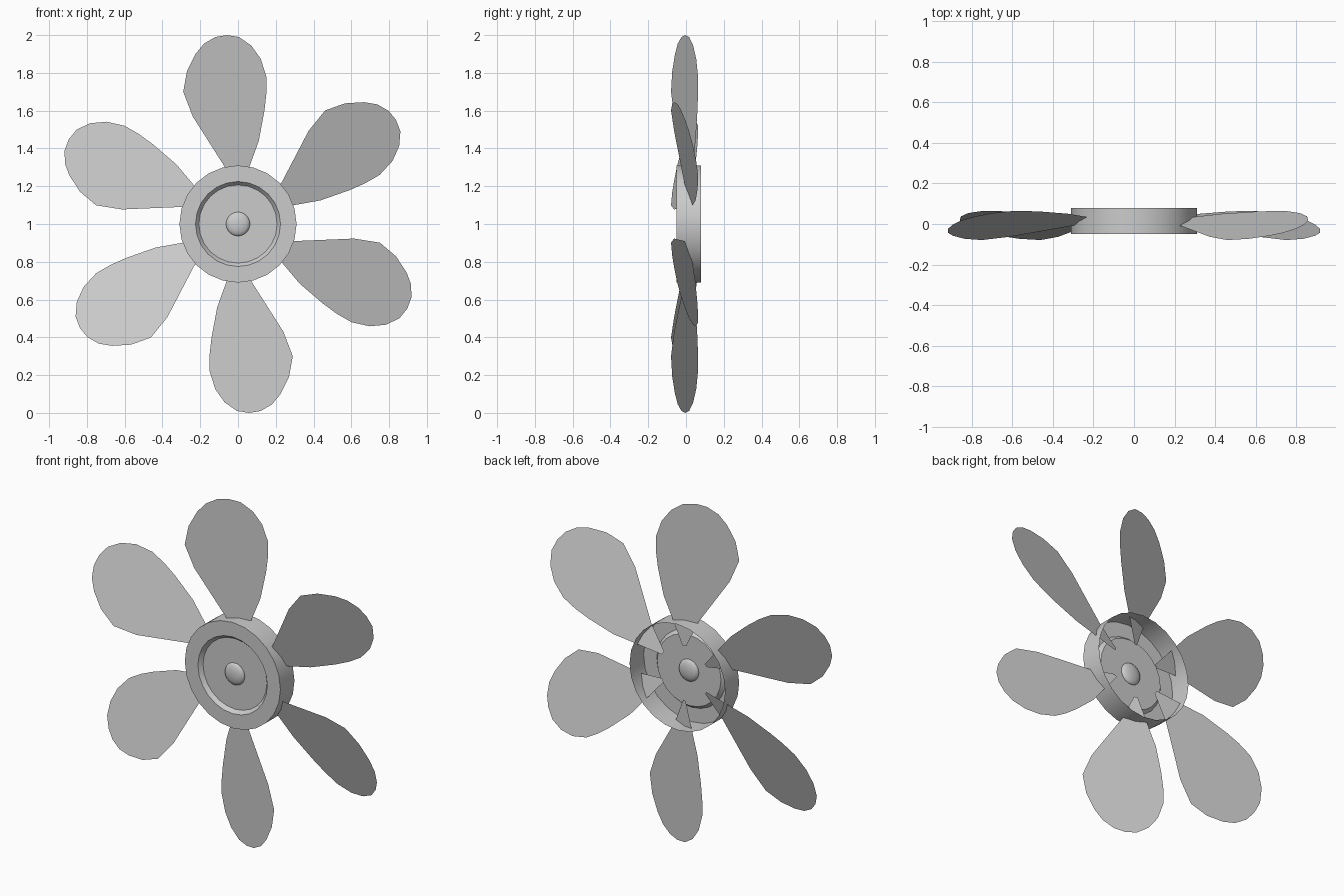
import bpy, bmesh, math
from mathutils import Matrix

if "Cube" in bpy.data.objects:
    bpy.data.objects.remove(bpy.data.objects["Cube"])

SEGMENTS = 24
CENTRE_Z = 1.0


def finish(bm, name, angle=30):
    mesh = bpy.data.meshes.new(name)
    bm.to_mesh(mesh)
    bm.free()
    obj = bpy.data.objects.new(name, mesh)
    bpy.context.collection.objects.link(obj)
    obj.location.z = CENTRE_Z
    bpy.ops.object.select_all(action='DESELECT')
    obj.select_set(True)
    bpy.context.view_layer.objects.active = obj
    bpy.ops.object.shade_smooth_by_angle(angle=math.radians(angle))
    return obj


def lathe(name, profile):
    """Spin an (radius, y) profile around the y axis."""
    bm = bmesh.new()
    verts = [bm.verts.new((r, y, 0)) for r, y in profile]
    edges = [bm.edges.new(pair) for pair in zip(verts, verts[1:])]
    bmesh.ops.spin(bm, geom=verts + edges, cent=(0, 0, 0), axis=(0, 1, 0),
                   angle=math.tau, steps=SEGMENTS, use_duplicate=False)
    bmesh.ops.remove_doubles(bm, verts=bm.verts[:], dist=1e-4)
    bmesh.ops.recalc_face_normals(bm, faces=bm.faces[:])
    return finish(bm, name)


# Hub: cup open at the back, with a shallow tapered recess in the front
lathe("hub", [(0.31, 0.08), (0.31, -0.05), (0.225, -0.05),
              (0.207, -0.028), (0.0, -0.028)])

# Centre cap: flattened ball through the recess floor
bm = bmesh.new()
bmesh.ops.create_uvsphere(bm, u_segments=16, v_segments=10, radius=0.064)
bmesh.ops.transform(bm, verts=bm.verts[:], matrix=Matrix.Translation((0, -0.028, 0))
                    @ Matrix.Diagonal((1, 0.35, 1, 1)))
finish(bm, "centre_cap", 60)

# Blade outline (x, radial distance), pointed at the root inside the hub
OUTLINE = [(-0.01, 0.16), (-0.075, 0.31), (-0.14, 0.43), (-0.24, 0.57),
           (-0.29, 0.70), (-0.27, 0.81), (-0.225, 0.90), (-0.18, 0.955),
           (-0.12, 0.99), (-0.06, 1.0), (0.005, 0.99), (0.07, 0.945),
           (0.12, 0.875), (0.15, 0.78), (0.15, 0.69), (0.14, 0.60),
           (0.11, 0.44), (0.063, 0.31), (0.01, 0.16)]

# Six pitched sheet blades
for i in range(6):
    bm = bmesh.new()
    bm.faces.new([bm.verts.new((x, 0.015 + 0.325 * x, r)) for x, r in OUTLINE])
    bmesh.ops.triangulate(bm, faces=bm.faces[:])
    bmesh.ops.rotate(bm, verts=bm.verts[:], cent=(0, 0, 0),
                     matrix=Matrix.Rotation(i * math.tau / 6, 3, 'Y'))
    finish(bm, f"blade_{i + 1}")
